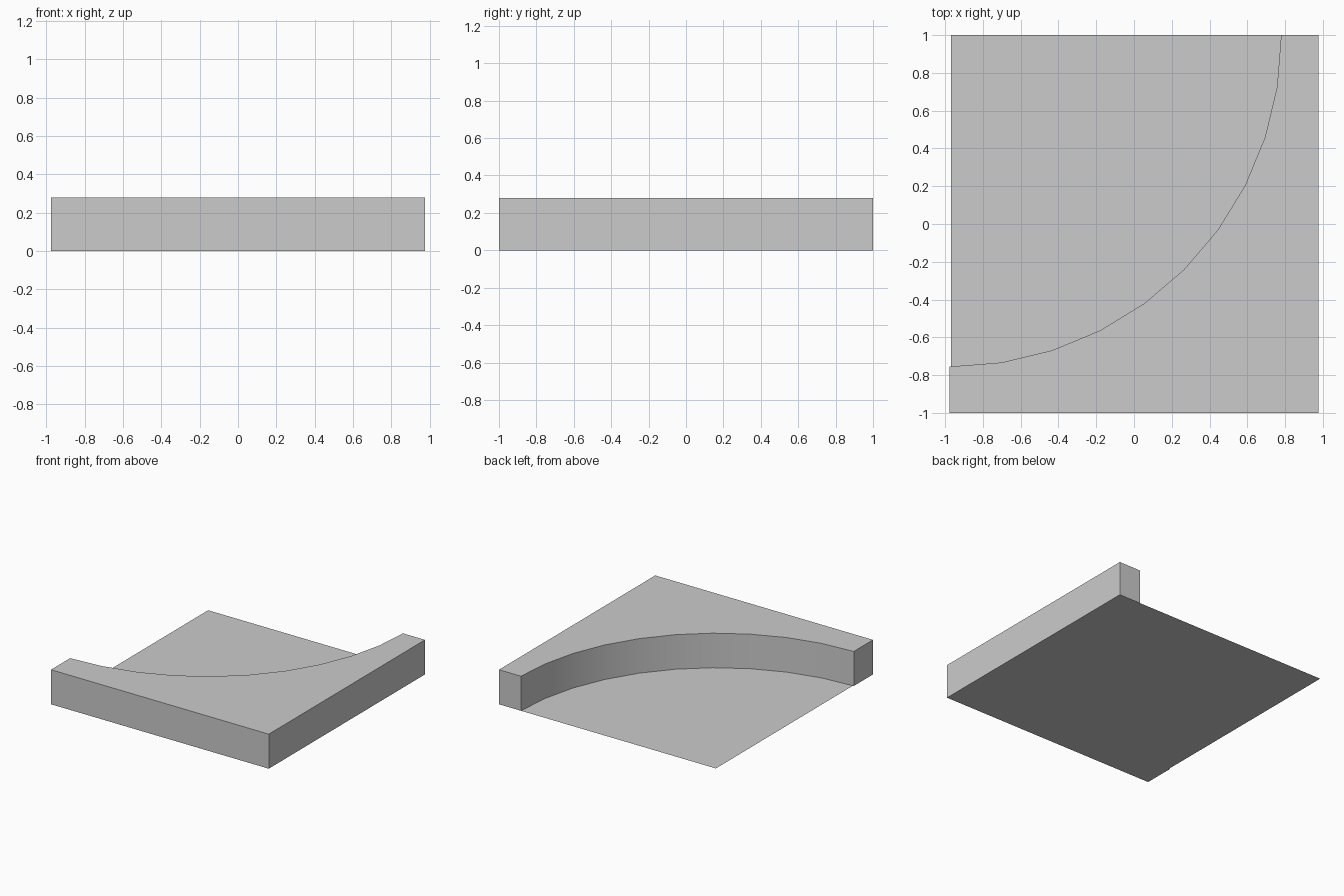
import bpy, bmesh
from math import sin, cos, radians

if "Cube" in bpy.data.objects:
    bpy.data.objects.remove(bpy.data.objects["Cube"])

W, D, H, R = 0.976, 1.0, 0.28, 1.755   # half width, half depth, height, arc radius
SEGS = 10


def make_object(name, outline, height=0.0):
    """Flat polygon from an outline, optionally extruded upward to a closed solid."""
    bm = bmesh.new()
    face = bm.faces.new([bm.verts.new((x, y, 0)) for x, y in outline])
    if height:
        ext = bmesh.ops.extrude_face_region(bm, geom=[face], use_keep_orig=True)
        top = [v for v in ext["geom"] if isinstance(v, bmesh.types.BMVert)]
        bmesh.ops.translate(bm, verts=top, vec=(0, 0, height))
        bmesh.ops.recalc_face_normals(bm, faces=bm.faces)
    me = bpy.data.meshes.new(name)
    bm.to_mesh(me)
    bm.free()
    ob = bpy.data.objects.new(name, me)
    bpy.context.collection.objects.link(ob)
    return ob


# Quarter arc centred on the back left corner
arc = [(-W + R * cos(radians(90 * i / SEGS)), D - R * sin(radians(90 * i / SEGS)))
       for i in range(SEGS + 1)]

# Raised corner block with a concave inner wall
block = make_object("curved_corner_block", arc + [(-W, -D), (W, -D), (W, D)], H)

# Thin floor filling the quarter circle, its left edge slightly inset
inset = -W + 0.008
make_object("floor", [(inset, D)] + [(max(x, inset), y) for x, y in reversed(arc)])

# Smooth the curved wall, keep the corners sharp
bpy.ops.object.select_all(action='DESELECT')
block.select_set(True)
bpy.context.view_layer.objects.active = block
bpy.ops.object.shade_smooth_by_angle(angle=radians(30))
